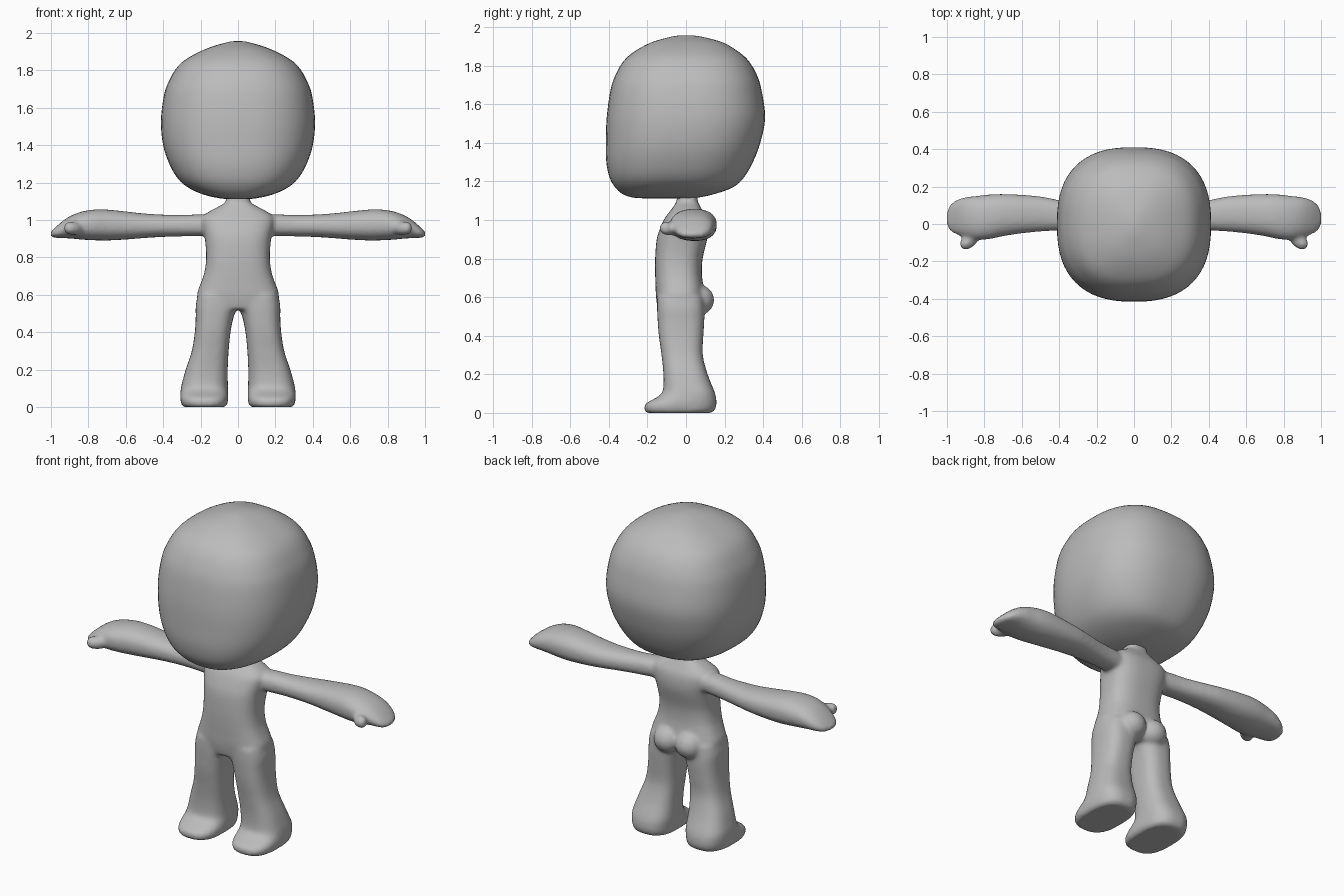
import bpy, bmesh, math
from mathutils import Matrix, Vector

cube = bpy.data.objects.get("Cube")
if cube:
    bpy.data.objects.remove(cube, do_unlink=True)

grey = bpy.data.materials.new("plain grey")
grey.use_nodes = True
colour = (0.5, 0.5, 0.5, 1)
grey.diffuse_color = colour
grey.node_tree.nodes["Principled BSDF"].inputs["Base Color"].default_value = colour


def smooth_rings(rings, steps=4):
    """Catmull-Rom interpolation between the given rings."""
    out = []
    for i in range(len(rings) - 1):
        p0, p3 = rings[max(i - 1, 0)], rings[min(i + 2, len(rings) - 1)]
        for s in range(steps):
            t = s / steps
            out.append([b + (c - a) * t / 2 + (a * 2 - b * 5 + c * 4 - d) * t * t / 2
                        + (b * 3 - a - c * 3 + d) * t ** 3 / 2
                        for a, b, c, d in zip(p0, rings[i], rings[i + 1], p3)])
    out.append(rings[-1])
    return out


def loft(bm, rings, power, place, sides=48):
    """Skin rounded-box rings given as (along, u0, u1, v0, v1)."""
    loops = []
    for t, u0, u1, v0, v1 in smooth_rings(rings):
        loop = []
        for k in range(sides):
            a = math.tau * k / sides
            c, s = math.cos(a), math.sin(a)
            u = math.copysign(abs(c) ** (2 / power), c)
            v = math.copysign(abs(s) ** (2 / power), s)
            loop.append(bm.verts.new(place(t, (u0 + u1 + (u1 - u0) * u) / 2,
                                           (v0 + v1 + (v1 - v0) * v) / 2)))
        loops.append(loop)
    for low, high in zip(loops, loops[1:]):
        for k in range(sides):
            n = (k + 1) % sides
            bm.faces.new((low[k], low[n], high[n], high[k]))
    bm.faces.new(loops[0][::-1])
    bm.faces.new(loops[-1])


def ball(bm, centre, size, turn=0):
    m = Matrix.Translation(Vector(centre)) @ Matrix.Rotation(turn, 4, "Z") @ Matrix.Diagonal((*size, 1))
    bmesh.ops.create_uvsphere(bm, u_segments=32, v_segments=20, radius=1, matrix=m)


def finish(bm, name):
    bmesh.ops.recalc_face_normals(bm, faces=bm.faces[:])
    mesh = bpy.data.meshes.new(name)
    bm.to_mesh(mesh)
    bm.free()
    mesh.materials.append(grey)
    mesh.shade_smooth()
    obj = bpy.data.objects.new(name, mesh)
    bpy.context.collection.objects.link(obj)
    return obj


def upright(z, x, y):
    return (x, y, z)


# Head: height, half width, front, back
head_profile = [
    (1.112, .05, -.22, .02), (1.117, .10, -.28, .07), (1.135, .18, -.33, .15),
    (1.17, .26, -.368, .245), (1.22, .32, -.396, .30), (1.30, .367, -.413, .347),
    (1.40, .40, -.415, .385), (1.53, .412, -.411, .41), (1.67, .395, -.392, .392),
    (1.75, .366, -.366, .368), (1.82, .323, -.326, .328), (1.87, .262, -.272, .275),
    (1.92, .16, -.18, .19), (1.95, .06, -.075, .08), (1.957, .015, -.02, .02)]
bm = bmesh.new()
loft(bm, [(z, -w, w, f, b) for z, w, f, b in head_profile], 2.5, upright, 64)
finish(bm, "head")

# Torso and neck
torso_profile = [
    (.52, .17, -.14, .07), (.56, .21, -.15, .09), (.61, .218, -.156, .095),
    (.66, .20, -.158, .09), (.72, .18, -.16, .082), (.80, .17, -.16, .086),
    (.90, .177, -.152, .11), (.96, .19, -.133, .115), (1.01, .195, -.11, .107),
    (1.045, .155, -.083, .088), (1.08, .09, -.058, .068), (1.10, .065, -.048, .06),
    (1.14, .065, -.048, .06)]
bm = bmesh.new()
loft(bm, [(z, -w, w, f, b) for z, w, f, b in torso_profile], 2.7, upright)

# Leg with foot: height, inner, outer, front, back
leg = [
    (0, .07, .29, -.205, .13), (.012, .058, .302, -.215, .148), (.04, .053, .308, -.215, .158),
    (.06, .053, .309, -.19, .158), (.085, .053, .307, -.145, .155), (.115, .054, .303, -.12, .146),
    (.20, .055, .28, -.117, .112), (.30, .05, .247, -.127, .087), (.40, .04, .231, -.141, .09),
    (.48, .024, .226, -.147, .095), (.54, .004, .226, -.15, .095), (.60, .0, .215, -.15, .09)]

# Arm with hand: distance from centre, front, back, bottom, top
arm = [
    (.10, -.05, .08, .92, 1.02), (.20, -.045, .09, .915, 1.03), (.30, -.035, .105, .913, 1.027),
    (.40, -.035, .127, .91, 1.029), (.50, -.04, .147, .904, 1.035), (.60, -.05, .156, .896, 1.046),
    (.70, -.065, .16, .891, 1.056), (.77, -.08, .158, .892, 1.056), (.84, -.085, .15, .896, 1.044),
    (.90, -.07, .143, .902, 1.02), (.95, -.055, .128, .904, .985), (.985, -.035, .10, .906, .952),
    (1.002, .0, .06, .914, .935)]

for side in (1, -1):
    loft(bm, leg, 2.7, upright)if side == 1 else loft(
        bm, leg, 2.7, lambda z, x, y: (-x, y, z))
    loft(bm, arm, 2.3, lambda x, y, z, s=side: (s * x, y, z))
    # Thumb
    ball(bm, (side * .875, -.083, .955), (.06, .038, .036), -side * .9)
    ball(bm, (side * .9, -.105, .957), (.032, .034, .035))
    # Buttock
    ball(bm, (side * .072, .068, .585), (.082, .078, .078))

# Fuse the parts into one soft skin
body = finish(bm, "body")
fuse = body.modifiers.new("fuse", "REMESH")
fuse.mode = "VOXEL"
fuse.voxel_size = .011
fuse.use_smooth_shade = True
soften = body.modifiers.new("soften", "SMOOTH")
soften.factor = .5
soften.iterations = 8
